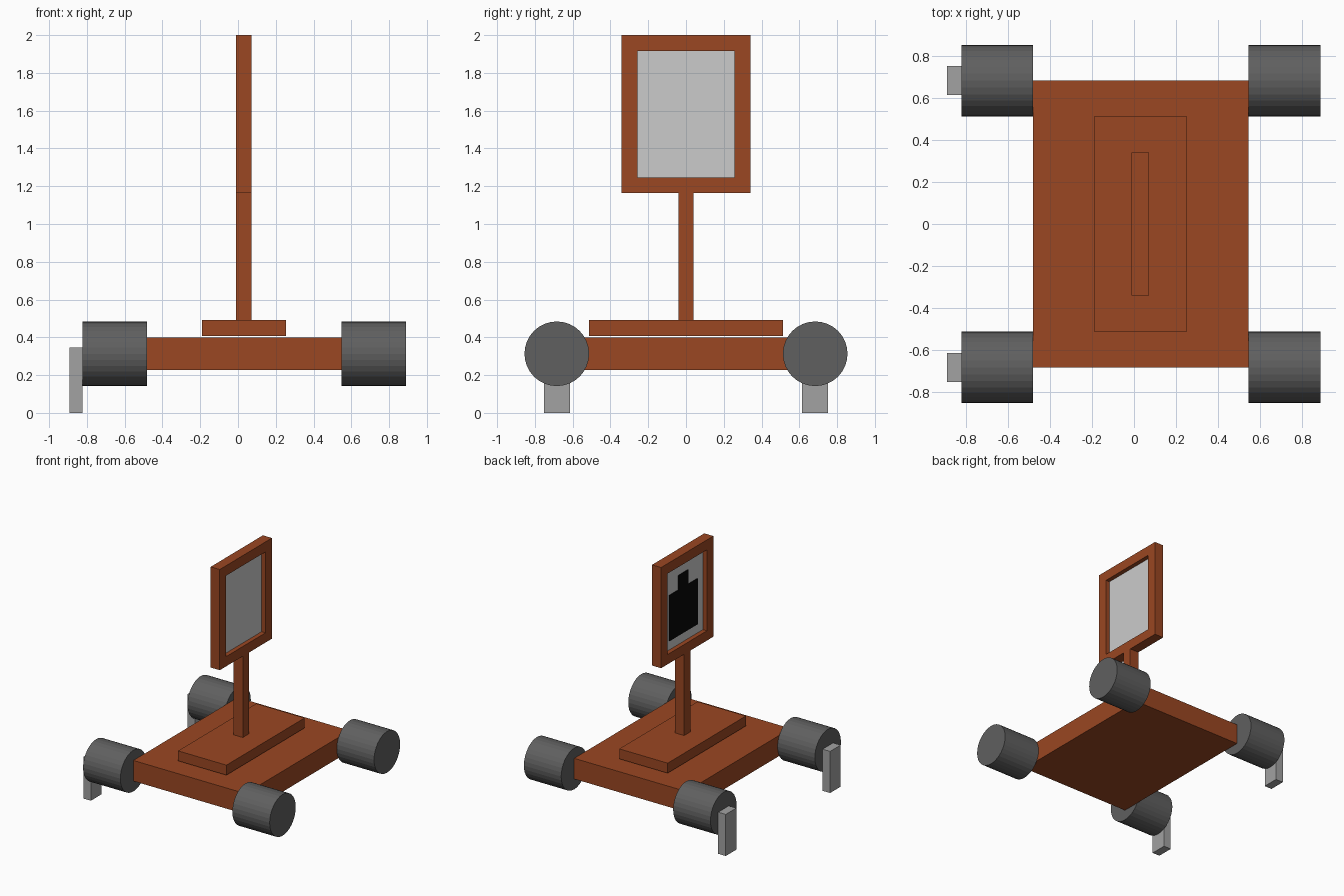
import bpy, bmesh, math
from mathutils import Matrix

if "Cube" in bpy.data.objects:
    bpy.data.objects.remove(bpy.data.objects["Cube"])


def material(name, rgb):
    m = bpy.data.materials.new(name)
    m.diffuse_color = (*rgb, 1)
    m.use_nodes = True
    m.node_tree.nodes["Principled BSDF"].inputs["Base Color"].default_value = m.diffuse_color
    return m


BROWN = material("brown wood", (0.325, 0.063, 0.016))
DARK = material("dark grey rubber", (0.116, 0.116, 0.116))
GREY = material("mid grey metal", (0.36, 0.36, 0.36))
PALE = material("pale grey panel", (0.60, 0.60, 0.60))
BLACK = material("black paint", (0.002, 0.002, 0.002))


def finish(name, bm, mat):
    me = bpy.data.meshes.new(name)
    bm.to_mesh(me)
    bm.free()
    me.materials.append(mat)
    ob = bpy.data.objects.new(name, me)
    bpy.context.collection.objects.link(ob)
    return ob


def box(name, xs, ys, zs, mat):
    """Box from its min/max extents on each axis."""
    bm = bmesh.new()
    size = [b - a for a, b in (xs, ys, zs)]
    mid = [(a + b) / 2 for a, b in (xs, ys, zs)]
    bmesh.ops.create_cube(bm, size=1, matrix=Matrix.Translation(mid) @ Matrix.Diagonal((*size, 1)))
    return finish(name, bm, mat)


def wheel(name, x0, x1, y, z, r):
    """Cylinder lying along x."""
    bm = bmesh.new()
    place = Matrix.Translation(((x0 + x1) / 2, y, z)) @ Matrix.Rotation(math.pi / 2, 4, 'Y')
    bmesh.ops.create_cone(bm, cap_ends=True, segments=32, radius1=r, radius2=r,
                          depth=x1 - x0, matrix=place)
    return finish(name, bm, DARK)


# Base slab and the stepped plate floating just above it
box("base", (-0.481, 0.547), (-0.684, 0.684), (0.228, 0.399), BROWN)
box("plate", (-0.191, 0.253), (-0.513, 0.513), (0.408, 0.491), BROWN)

# Wheels at the corners, stands on the left side only
for side, y in (("front", -0.684), ("back", 0.684)):
    wheel(side + "_left_wheel", -0.823, -0.481, y, 0.313, 0.171)
    wheel(side + "_right_wheel", 0.547, 0.889, y, 0.313, 0.171)
    box(side + "_stand", (-0.892, -0.823), (y - 0.069, y + 0.069), (0, 0.345), GREY)

# Post and picture frame
T = (-0.011, 0.072)
box("post", T, (-0.04, 0.04), (0.491, 1.165), BROWN)
for name, zs in (("frame_bottom", (1.165, 1.246)), ("frame_top", (1.917, 2.0))):
    box(name, T, (-0.342, 0.342), zs, BROWN)
for name, s in (("frame_front", -1), ("frame_back", 1)):
    box(name, T, sorted((s * 0.257, s * 0.342)), (1.246, 1.917), BROWN)

# Panel set midway in the frame, with a silhouette painted on its left face
box("panel", (0.026, 0.036), (-0.257, 0.257), (1.246, 1.917), PALE)
box("silhouette_body", (0.021, 0.026), (-0.185, 0.185), (1.32, 1.70), BLACK)
box("silhouette_head", (0.021, 0.026), (-0.065, 0.065), (1.70, 1.82), BLACK)
